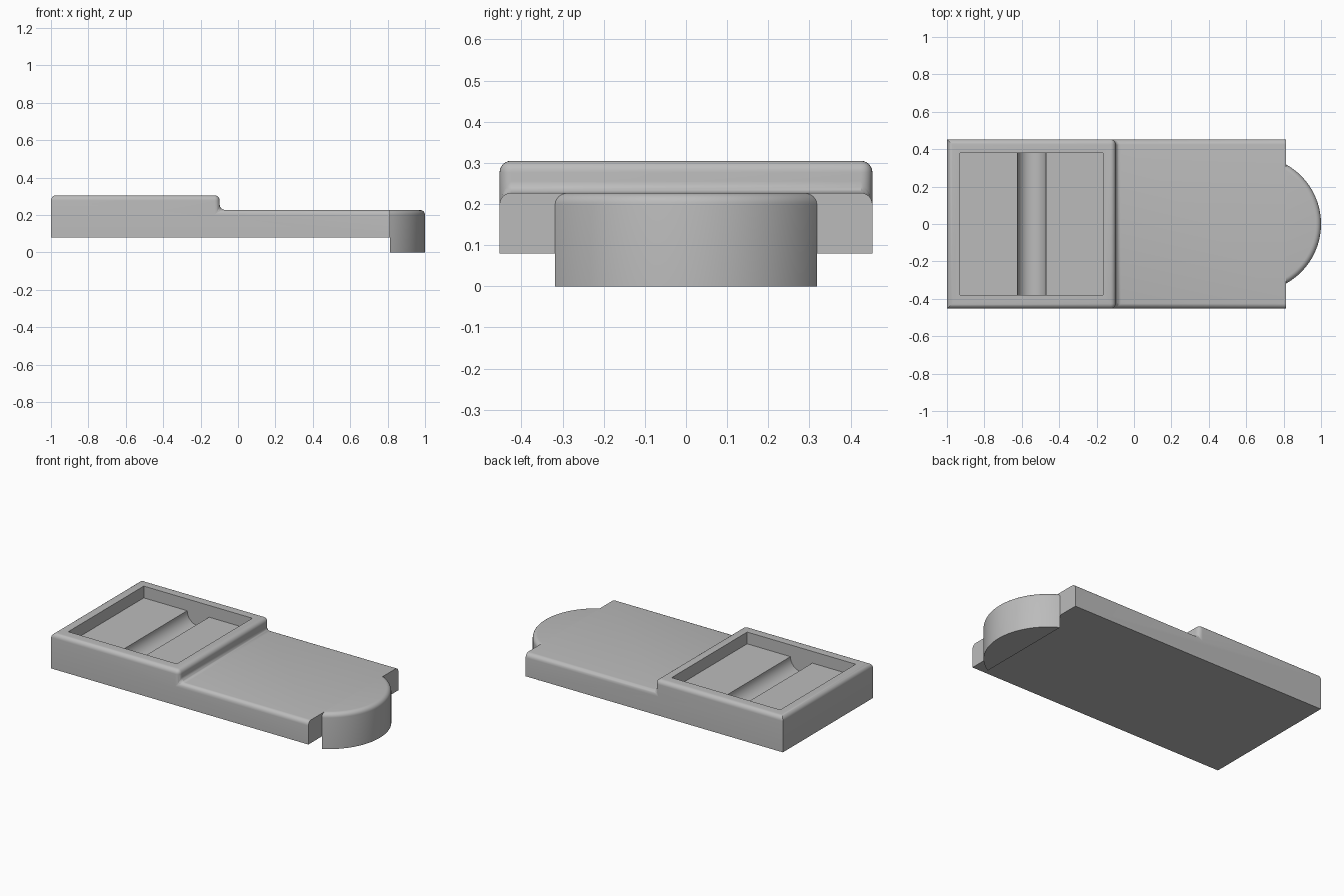
import bpy, bmesh, math

if "Cube" in bpy.data.objects:
    bpy.data.objects.remove(bpy.data.objects["Cube"], do_unlink=True)

grey = bpy.data.materials.new("plain grey")
grey.use_nodes = True
colour = (0.5, 0.5, 0.5, 1)
grey.diffuse_color = colour
grey.node_tree.nodes["Principled BSDF"].inputs["Base Color"].default_value = colour

HALF, BASE, LOW, TOP = 0.453, 0.08, 0.227, 0.305
STEP_X, END_X, ROUND = -0.098, 0.813, 0.028


def prism(name, points, direction, rounded=None):
    """Extrude a closed outline and round the edges picked by a rule."""
    bm = bmesh.new()
    face = bm.faces.new([bm.verts.new(p) for p in points])
    moved = bmesh.ops.extrude_face_region(bm, geom=[face])["geom"]
    bmesh.ops.translate(bm, vec=direction,
                        verts=[v for v in moved if isinstance(v, bmesh.types.BMVert)])
    bmesh.ops.recalc_face_normals(bm, faces=bm.faces)
    if rounded:
        bmesh.ops.bevel(bm, geom=[e for e in bm.edges if rounded(e)], offset=ROUND,
                        segments=6, profile=0.5, affect='EDGES', clamp_overlap=True)
    bmesh.ops.recalc_face_normals(bm, faces=bm.faces)
    mesh = bpy.data.meshes.new(name)
    bm.to_mesh(mesh)
    bm.free()
    obj = bpy.data.objects.new(name, mesh)
    bpy.context.collection.objects.link(obj)
    mesh.materials.append(grey)
    return obj


def select(obj):
    bpy.ops.object.select_all(action='DESELECT')
    obj.select_set(True)
    bpy.context.view_layer.objects.active = obj


def cut(obj, cutter):
    select(obj)
    mod = obj.modifiers.new("cut", 'BOOLEAN')
    mod.operation, mod.solver, mod.object = 'DIFFERENCE', 'EXACT', cutter
    bpy.ops.object.modifier_apply(modifier=mod.name)
    bpy.data.objects.remove(cutter, do_unlink=True)


# Stepped body, rounded along its whole upper outline except the open end
def upper_edge(e):
    a, b = (v.co for v in e.verts)
    on_top = min(a.z, b.z) > BASE + 0.01
    at_end = min(a.x, b.x) > END_X - 0.01
    return on_top and not at_end


outline = [(-1, BASE), (END_X, BASE), (END_X, LOW), (STEP_X, LOW), (STEP_X, TOP), (-1, TOP)]
body = prism("body", [(x, -HALF, z) for x, z in outline], (0, 2 * HALF, 0), upper_edge)

# Rectangular pocket
left, right, depth, floor = -0.93, -0.165, 0.38, 0.23
corners = [(left, -depth), (right, -depth), (right, depth), (left, depth)]
cut(body, prism("pocket_cutter", [(x, y, floor) for x, y in corners], (0, 0, 0.2)))

# Round finger groove across the pocket floor
radius, groove_x, n = 0.077, -0.547, 24
arc = [math.pi + math.pi * i / n for i in range(n + 1)]
groove = [(groove_x + radius * math.cos(a), -depth, floor + radius * math.sin(a)) for a in arc]
groove += [(groove_x + radius, -depth, floor + 0.02), (groove_x - radius, -depth, floor + 0.02)]
cut(body, prism("groove_cutter", groove, (0, 2 * depth, 0)))

# Curved end tab hanging below the body
chord = 0.318
reach = 1 - END_X
R = (chord ** 2 + reach ** 2) / (2 * reach)
spread = math.asin(chord / R)
n = 40
angles = [-spread + 2 * spread * i / n for i in range(n + 1)]
tab = prism("end_tab", [(1 - R + R * math.cos(a), R * math.sin(a), 0) for a in angles],
            (0, 0, LOW),
            lambda e: min(v.co.z for v in e.verts) > LOW - 0.01
            and max(v.co.x for v in e.verts) > END_X + 0.001)

for obj in (body, tab):
    select(obj)
    bpy.ops.object.shade_smooth_by_angle(angle=math.radians(30))
